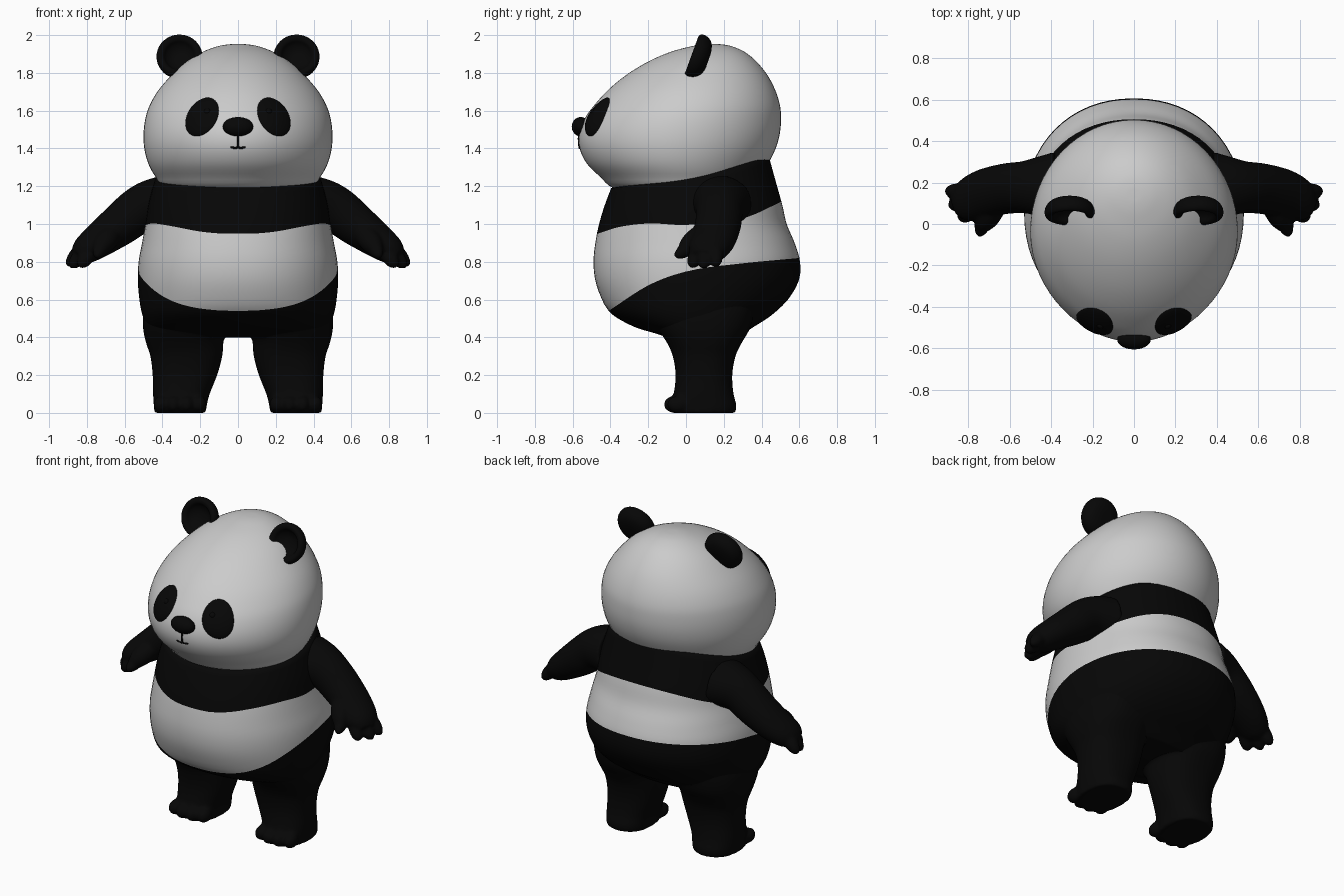
import bpy, bmesh, math
from mathutils import Vector, Matrix
from mathutils.bvhtree import BVHTree

if "Cube" in bpy.data.objects:
    bpy.data.objects.remove(bpy.data.objects["Cube"])

black = bpy.data.materials.new("black_fur")
black.diffuse_color = (0.002, 0.002, 0.002, 1)
black.use_nodes = True
black.node_tree.nodes["Principled BSDF"].inputs["Base Color"].default_value = black.diffuse_color
white = bpy.data.materials.new("pale_fur")
white.diffuse_color = (.8, .8, .8, 1)
white.use_nodes = True
white.node_tree.nodes["Principled BSDF"].inputs["Base Color"].default_value = white.diffuse_color

def interp(tab, t):
    """Smooth cubic interpolation of table rows keyed by their first column."""
    t = min(max(t, tab[0][0]), tab[-1][0])
    i = 0
    while i < len(tab) - 2 and t > tab[i + 1][0]:
        i += 1
    a, b = tab[i], tab[i + 1]
    p, q = tab[max(i - 1, 0)], tab[min(i + 2, len(tab) - 1)]
    h = b[0] - a[0]
    s = (t - a[0]) / h
    out = []
    for k in range(1, len(a)):
        m0 = (b[k] - p[k]) / (b[0] - p[0]) * h
        m1 = (q[k] - a[k]) / (q[0] - a[0]) * h
        out.append((2*s**3 - 3*s**2 + 1)*a[k] + (s**3 - 2*s**2 + s)*m0
                   + (3*s**2 - 2*s**3)*b[k] + (s**3 - s**2)*m1)
    return out

def resample(rows, n):
    tab = [(i, *r) for i, r in enumerate(rows)]
    return [interp(tab, (len(rows) - 1) * i / n) for i in range(n + 1)]

def oval(a, hw, yf, yb, e=1.0, narrow=0.0):
    c, s = (math.copysign(abs(v) ** e, v) for v in (math.cos(a), math.sin(a)))
    return hw * c * (1 - narrow * min(s, 0) ** 2), (yf + yb) / 2 + (yb - yf) / 2 * s

def angles(n=64):
    return [2 * math.pi * i / n for i in range(n)]

def loft(bm, rings, mat=lambda row: 0):
    vs = [[bm.verts.new(p) for p in r] for r in rings]
    n = len(vs[0])
    for j in range(len(vs) - 1):
        for i in range(n):
            k = (i + 1) % n
            bm.faces.new((vs[j][i], vs[j][k], vs[j+1][k], vs[j+1][i])).material_index = mat(j)
    bm.faces.new(vs[0][::-1]).material_index = mat(0)
    bm.faces.new(vs[-1]).material_index = mat(len(vs) - 2)

def blob(bm, loc, radii, rot=Matrix()):
    m = Matrix.Translation(loc) @ rot.to_4x4() @ Matrix.Diagonal((*radii, 1))
    bmesh.ops.create_uvsphere(bm, u_segments=24, v_segments=16, radius=1, matrix=m)

def digit(bm, a, b, r):
    a, b = Vector(a), Vector(b)
    blob(bm, (a + b) / 2, (r, r, (b - a).length / 2), (b - a).to_track_quat('Z', 'Y').to_matrix())

def tube(bm, rows):
    """Rows of x, y, z, thickness across, thickness along y."""
    rings = []
    for i, r in enumerate(rows):
        d = Vector(rows[min(i + 1, len(rows) - 1)][:3]) - Vector(rows[max(i - 1, 0)][:3])
        d.normalize()
        u = Vector((0, 1, 0))
        u = (u - d * u.dot(d)).normalized()
        v = d.cross(u)
        rings.append([Vector(r[:3]) + v * r[3] * math.cos(a) + u * r[4] * math.sin(a)
                      for a in angles(32)])
    loft(bm, rings)

def finish(bm, name, mats=(black,), fuse=0, mirror=False):
    bmesh.ops.recalc_face_normals(bm, faces=bm.faces)
    for f in bm.faces:
        f.smooth = True
    me = bpy.data.meshes.new(name)
    bm.to_mesh(me)
    bm.free()
    ob = bpy.data.objects.new(name, me)
    bpy.context.collection.objects.link(ob)
    for m in mats:
        me.materials.append(m)
    if fuse:
        r = ob.modifiers.new("fuse", 'REMESH')
        r.mode, r.voxel_size, r.use_smooth_shade = 'VOXEL', 0.01, True
        s = ob.modifiers.new("soften", 'SMOOTH')
        s.factor, s.iterations = 0.5, fuse
    if mirror:
        ob.modifiers.new("mirror", 'MIRROR').use_mirror_merge = False

# Body: z, half width, front y, back y
BODY = [(.40, .36, -.10, .28), (.42, .44, -.16, .31), (.45, .475, -.26, .35), (.5, .50, -.36, .43),
        (.54, .512, -.41, .48), (.6, .522, -.445, .54), (.7, .53, -.48, .597), (.8, .526, -.49, .604),
        (.9, .508, -.48, .575), (1.0, .49, -.46, .533), (1.1, .475, -.43, .51),
        (1.2, .45, -.392, .482), (1.36, .40, -.33, .438)]
# Colour borders: y, z
LOW = [(-.41, .54), (-.19, .68), (.02, .753), (.285, .79), (.6, .82)]
HIGH = [(-.465, .95), (-.35, .985), (-.19, 1.003), (0, .995), (.3, 1.03), (.51, 1.12)]
NECK = [(-.39, 1.19), (.07, 1.245), (.44, 1.36)]

def border(tab, a):
    z = 0.8
    for _ in range(15):
        z = interp(tab, oval(a, *interp(BODY, z), .93)[1])[0]
    return z

cols = []
for a in angles():
    zl, zu, zn = (border(t, a) for t in (LOW, HIGH, NECK))
    zs = [.40 + (zl - .40) * (i / 16) ** 1.6 for i in range(16)]
    zs += [zl + (zu - zl) * i / 12 for i in range(12)]
    zs += [zu + (zn - zu) * i / 8 for i in range(9)]
    col = [(*oval(a, *interp(BODY, z), .93), z) for z in zs]
    x, y, z = col[-1]
    cols.append(col + [(x * .8, y * .8, z + .03)])
rows = list(zip(*cols))
bm = bmesh.new()
loft(bm, rows, lambda j: 0 if 16 <= j < 28 else 1)
finish(bm, "body", (white, black))

# Head: z, half width, front y, back y
HEAD = [(1.12, .02, -.05, .0), (1.14, .2, -.22, .18), (1.19, .385, -.385, .33), (1.25, .437, -.455, .39),
        (1.32, .475, -.525, .435), (1.4, .496, -.563, .475), (1.48, .5, -.565, .497), (1.56, .49, -.535, .503),
        (1.63, .467, -.485, .497), (1.71, .42, -.412, .472), (1.79, .35, -.315, .43), (1.86, .272, -.2, .373),
        (1.91, .19, -.085, .312), (1.94, .11, .025, .245), (1.951, .05, .09, .19), (1.953, .003, .137, .143)]
bm = bmesh.new()
loft(bm, [[(*oval(a, *r[1:], 1, .07), r[0]) for a in angles()] for r in resample(HEAD, 60)])
bmesh.ops.recalc_face_normals(bm, faces=bm.faces)
face = BVHTree.FromBMesh(bm)
finish(bm, "head", (white,))

def on_face(x, z):
    return face.ray_cast(Vector((x, -2, z)), Vector((0, 1, 0)))[:2]

# Eye patches, laid on the head surface
bm = bmesh.new()
tilt, rings = math.radians(33), []
for k in range(13):
    r = max(math.sin(math.pi / 2 * k / 12), .01)
    ring = []
    for a in angles(40):
        u, v = .077 * r * math.cos(a), .112 * r * math.sin(a)
        p, n = on_face(.19 + u * math.cos(tilt) - v * math.sin(tilt),
                       1.567 + u * math.sin(tilt) + v * math.cos(tilt))
        ring.append(p + n * (.02 * math.sqrt(max(0, 1 - r * r)) - .002))
    rings.append(ring)
loft(bm, rings)
finish(bm, "eye_patch", mirror=True)

# Eyes
bm = bmesh.new()
p, n = on_face(.16, 1.59)
blob(bm, p + n * .004, (.02, .02, .02))
finish(bm, "eye", mirror=True)

# Nose and mouth
bm = bmesh.new()
blob(bm, (0, -.557, 1.515), (.081, .048, .051))
finish(bm, "nose")
bm = bmesh.new()
for path in ([(0, 1.475), (0, 1.44), (0, 1.405)],
             [(-.037, 1.407), (-.018, 1.402), (0, 1.405), (.018, 1.402), (.037, 1.407)]):
    pts = [on_face(x, z)[0] for x, z in path]
    for p, q in zip(pts, pts[1:]):
        digit(bm, p + (p - q) * .2, q + (q - p) * .2, .006)
finish(bm, "mouth")

# Ears: turned cup profile of radius, depth
EAR = [(.002, .048), (.05, .046), (.092, .033), (.116, .006), (.121, -.025), (.108, -.045),
       (.086, -.04), (.07, -.016), (.04, .004), (.002, .01)]
bm = bmesh.new()
loft(bm, [[(r * math.cos(a), d, r * math.sin(a)) for a in angles(40)] for r, d in resample(EAR, 30)])
bm.transform(Matrix.Translation((.31, .073, 1.88)) @ Matrix.Rotation(math.radians(-20), 4, 'X'))
finish(bm, "ear", mirror=True)

# Arms with fingers
ARM = [(.38, .18, 1.11, .15, .17), (.46, .18, 1.10, .135, .145), (.53, .177, 1.07, .123, .126),
       (.62, .17, 1.0, .113, .122), (.73, .145, .918, .094, .117), (.81, .11, .86, .075, .1),
       (.85, .095, .825, .045, .065)]
bm = bmesh.new()
tube(bm, resample(ARM, 24))
for a, b, r in [((.79, .15, .91), (.905, .16, .775), .041), ((.78, .11, .89), (.89, .09, .768), .041),
                ((.76, .08, .88), (.84, .025, .772), .041), ((.70, .10, .93), (.748, -.06, .825), .041),
                ((.64, .14, .99), (.745, -.03, .85), .06)]:
    digit(bm, a, b, r)
finish(bm, "arm", fuse=6, mirror=True)

# Legs with toes: z, inner x, outer x, front y, back y; blended into an inset hip core
LEG = [(0, .17, .443, -.075, .262), (.04, .165, .446, -.075, .268), (.1, .15, .45, -.065, .252),
       (.2, .11, .452, -.055, .245), (.3, .083, .464, -.07, .262), (.37, .078, .487, -.10, .295),
       (.45, .07, .503, -.15, .34), (.55, .10, .50, -.18, .36), (.65, .15, .46, -.18, .36)]
bm = bmesh.new()
for side in (1, -1):
    rings = []
    for z, xi, xo, yf, yb in resample(LEG, 30):
        ring = [oval(a, (xo - xi) / 2, yf, yb, .85) for a in angles(40)]
        rings.append([(side * (x + (xi + xo) / 2), y, z) for x, y in ring])
    loft(bm, rings)
    for x, y in [(.205, -.045), (.272, -.064), (.342, -.064), (.408, -.045)]:
        blob(bm, (side * x, y, .045), (.039, .056, .046))
loft(bm, [[(x * .985, y * .985 + .001, z + .006) for x, y, z in r] for r in rows[:15]])
finish(bm, "legs", fuse=14)
